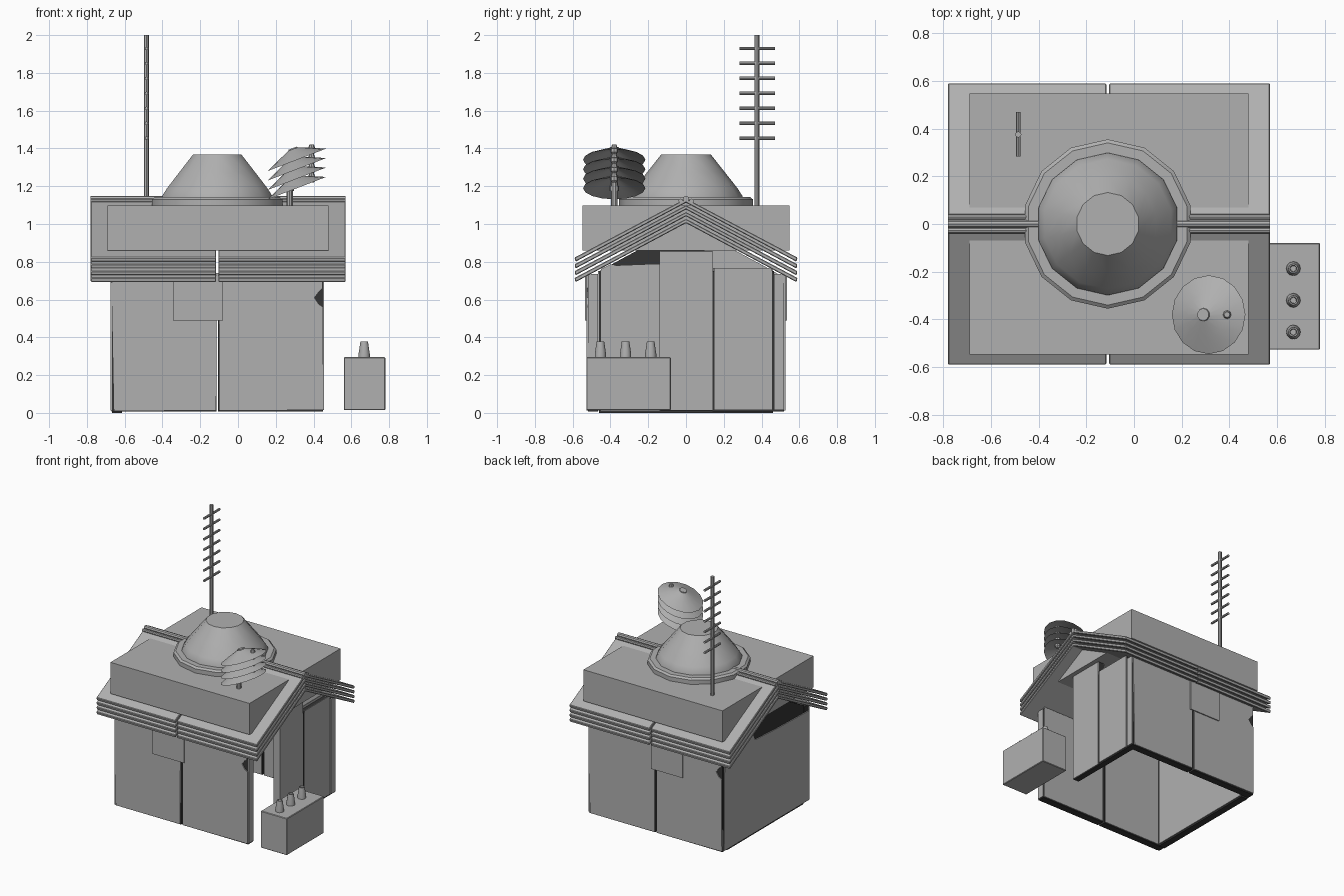
import bpy, bmesh, math
from mathutils import Vector, Matrix

if "Cube" in bpy.data.objects:
    bpy.data.objects.remove(bpy.data.objects["Cube"])


def colour(name, v):
    m = bpy.data.materials.new(name)
    m.diffuse_color = (v, v, v, 1)
    m.use_nodes = True
    m.node_tree.nodes["Principled BSDF"].inputs["Base Color"].default_value = m.diffuse_color
    return m


grey = colour("plain_grey", 0.434)
dark = colour("dark_core", 0.035)


def finish(name, bm, smooth=False, mat=grey):
    bmesh.ops.recalc_face_normals(bm, faces=bm.faces)
    me = bpy.data.meshes.new(name)
    bm.to_mesh(me)
    bm.free()
    me.materials.append(mat)
    ob = bpy.data.objects.new(name, me)
    bpy.context.collection.objects.link(ob)
    if smooth:
        bpy.context.view_layer.objects.active = ob
        ob.select_set(True)
        bpy.ops.object.shade_smooth_by_angle(angle=math.radians(35))
        ob.select_set(False)
    return ob


def prism(name, outline, axis, a, b, bevel=0, mat=grey):
    """Extrude a 2D outline along an axis from a to b."""
    def place(p, d):
        return {'x': (d, p[0], p[1]), 'y': (p[0], d, p[1])}[axis]
    bm = bmesh.new()
    face = bm.faces.new([bm.verts.new(place(p, a)) for p in outline])
    res = bmesh.ops.extrude_face_region(bm, geom=[face])
    move = Vector(place((0, 0), b - a))
    bmesh.ops.translate(bm, vec=move, verts=[v for v in res['geom'] if isinstance(v, bmesh.types.BMVert)])
    if bevel:
        bmesh.ops.bevel(bm, geom=bm.edges[:], offset=bevel, segments=1, affect='EDGES')
    return finish(name, bm, mat=mat)


def box(name, x0, x1, y0, y1, z0, z1, bevel=0, mat=grey):
    return prism(name, [(x0, z0), (x1, z0), (x1, z1), (x0, z1)], 'y', y0, y1, bevel, mat)


def lathe(name, profile, loc, sides, matrix=Matrix(), cap=True):
    """Rings of (radius, height) joined around a local z axis."""
    bm = bmesh.new()
    rings = []
    for r, h in profile:
        rings.append([bm.verts.new(matrix @ Vector((r * math.sin(t), r * math.cos(t), h)) + Vector(loc))
                      for t in (2 * math.pi * k / sides for k in range(sides))])
    for lo, hi in zip(rings, rings[1:]):
        for k in range(sides):
            n = (k + 1) % sides
            bm.faces.new((lo[k], lo[n], hi[n], hi[k]))
    if cap:
        bm.faces.new(rings[0])
        bm.faces.new(rings[-1])
    return finish(name, bm, True)


def rod(name, r, a, b, sides=8):
    d = Vector(b) - Vector(a)
    return lathe(name, [(r, 0), (r, d.length)], a, sides, d.to_track_quat('Z', 'Y').to_matrix().to_4x4())


MID = -0.11  # x of the building's centre line

# Front and back walls: dark cores with grey skins, one outer skin chipped
chipped = [(-0.098, 0.014), (0.45, 0.018), (0.447, 0.56), (0.425, 0.575), (0.402, 0.61),
           (0.425, 0.64), (0.445, 0.66), (0.447, 0.735), (-0.10, 0.735)]
plain = [(-0.655, 0.012), (-0.118, 0.016), (-0.116, 0.735), (-0.669, 0.735)]
for s, label in ((-1, "front"), (1, "back")):
    for outline, x0, x1, part in ((chipped, -0.10, 0.45, "chipped"), (plain, -0.668, -0.115, "plain")):
        if s > 0:
            outline = [(2 * MID - x, z) for x, z in outline]
            x0, x1 = 2 * MID - x1, 2 * MID - x0
        box(f"{label}_core_{part}", x0, x1, s * 0.52, s * 0.465, 0.008, 0.735, mat=dark)
        prism(f"{label}_skin_{part}", outline, 'y', s * 0.52, s * 0.527)
        box(f"{label}_lining_{part}", x0 + 0.004, x1 - 0.004, s * 0.465, s * 0.459, 0.014, 0.75)
    # Cap on the free end of the wall and sign plate covering the joint
    box(f"{label}_end_cap", 0.448, 0.456, s * 0.52, s * 0.466, 0.016, 0.735)
    box(f"{label}_plate", -0.345, -0.08, s * 0.526, s * 0.535, 0.49, 0.74)

# Left wall: dark core with broken skins on both faces
prism("left_core", [(-0.46, 0), (0.46, 0), (0.46, 0.75), (0.26, 0.859), (-0.26, 0.859), (-0.46, 0.75)],
      'x', -0.668, -0.615, mat=dark)
prism("left_skin", [(-0.52, 0.012), (0.505, 0.012), (0.497, 0.73), (0.26, 0.86), (0.20, 0.86),
                    (0.13, 0.715), (-0.15, 0.70), (-0.52, 0.69)], 'x', -0.668, -0.675)
prism("left_lining", [(-0.449, 0.012), (0.455, 0.012), (0.455, 0.755), (0.26, 0.86), (0.10, 0.86),
                      (0.05, 0.79), (-0.20, 0.785), (-0.37, 0.778), (-0.40, 0.787), (-0.449, 0.762)],
      'x', -0.615, -0.609)

# Right wall beside its open doorway
box("right_core_middle", 0.402, 0.444, -0.134, 0.139, 0.01, 0.858, mat=dark)
box("right_core_back", 0.402, 0.448, 0.139, 0.465, 0.008, 0.75, mat=dark)
for a, b, label in ((0.444, 0.451, "skin"), (0.402, 0.396, "lining")):
    box(f"right_{label}_middle", a, b, -0.134, 0.139, 0.014, 0.855)
box("right_doorway_edge", 0.397, 0.45, -0.14, -0.134, 0.012, 0.858)
box("right_skin_back", 0.448, 0.455, 0.152, 0.456, 0.018, 0.768)
box("right_lining_back", 0.396, 0.402, 0.142, 0.46, 0.014, 0.768)

# Attic block
box("attic_block", -0.69, 0.48, -0.547, 0.547, 0.86, 1.098)

# Four roof layers in two halves, bent over the ridge
for i in range(4):
    z = 1.135 - 0.036 * i
    end = z - 0.53 * 0.59
    section = [(-0.59, end), (0, z), (0.59, end), (0.585, end - 0.022), (0, z - 0.022), (-0.585, end - 0.022)]
    prism(f"roof_layer_left_{i}", section, 'x', -0.78, MID - 0.006, 0.004)
    prism(f"roof_layer_right_{i}", section, 'x', MID + 0.006, 0.57, 0.004)

# Ridge tubes
for y, z, r in ((-0.028, 1.122, 0.012), (0, 1.133, 0.016), (0.03, 1.122, 0.012)):
    rod("ridge_tube", r, (-0.78, y, z), (0.57, y, z))

# Dome on its collar
lathe("dome_collar", [(0.355, 1.095), (0.355, 1.13), (0.34, 1.142), (0.29, 1.142)], (MID, 0, 0), 14)
lathe("dome", [(0.30, 1.12), (0.298, 1.15), (0.272, 1.19), (0.205, 1.275), (0.132, 1.367)], (MID, 0, 0), 14)

# Stack of four tilted dishes on a post
tilt = Matrix.Rotation(math.radians(-21), 4, 'Y')
for i in range(4):
    z = 1.34 - 0.05 * i
    lathe(f"dish_{i}", [(0.165, 0), (0.09, 0.034), (0.022, 0.062), (0.02, 0.055), (0.09, 0.026), (0.16, 0)],
          (0.313, -0.38, z), 16, tilt, cap=False)
    lathe(f"dish_hub_{i}", [(0.03, 0.052), (0.026, 0.066)], (0.313, -0.38, z), 10, tilt)
    lathe(f"dish_feed_{i}", [(0.012, -0.01), (0.02, 0), (0.02, 0.015), (0.012, 0.04)],
          (0.39, -0.38, z + 0.04), 8)
rod("dish_post", 0.018, (0.273, -0.38, 1.08), (0.273, -0.38, 1.26), 10)
rod("dish_post_joint", 0.024, (0.273, -0.38, 1.175), (0.273, -0.38, 1.20), 10)

# Aerial mast with crossbars
rod("aerial_mast", 0.013, (-0.485, 0.375, 1.09), (-0.485, 0.375, 2.0))
for i in range(7):
    z = 1.455 + 0.079 * i
    rod(f"aerial_bar_{i}", 0.009, (-0.485, 0.282, z), (-0.485, 0.47, z))

# Outdoor counter box with three nozzles
box("counter_box", 0.56, 0.78, -0.527, -0.08, 0.015, 0.295, 0.004)
for y in (-0.453, -0.32, -0.187):
    lathe("nozzle", [(0.03, 0.29), (0.03, 0.31), (0.02, 0.378), (0.014, 0.378), (0.012, 0.33)],
          (0.668, y, 0), 12)
